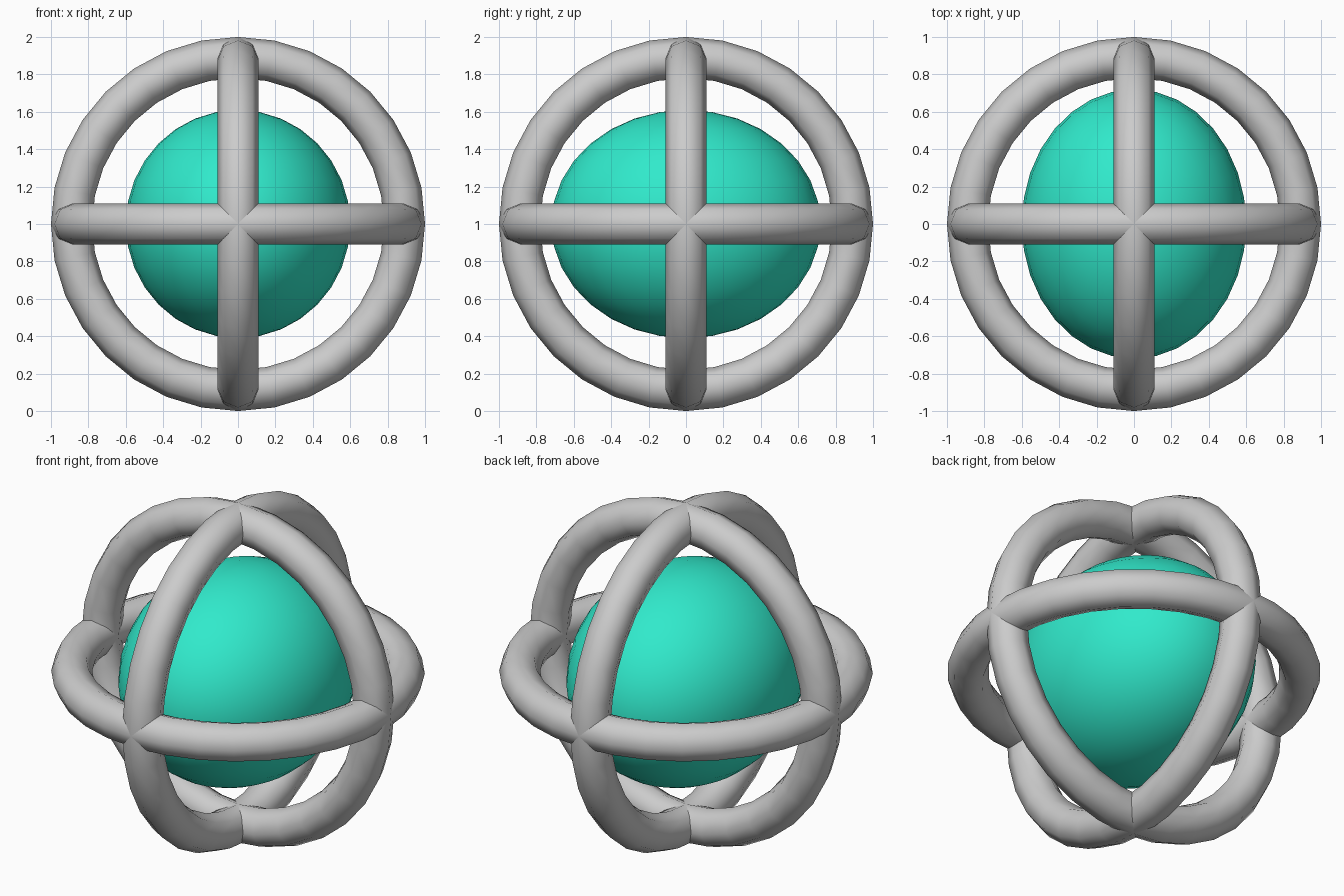
import bpy
from math import pi

if "Cube" in bpy.data.objects:
    bpy.data.objects.remove(bpy.data.objects["Cube"])

CENTRE = (0, 0, 1)


def finish(name):
    ob = bpy.context.object
    ob.name = name
    bpy.ops.object.shade_smooth()
    return ob


# Three matching rings, one square to each axis
for name, rot in (("level_ring", (0, 0, 0)),
                  ("front_ring", (pi / 2, 0, 0)),
                  ("side_ring", (0, pi / 2, 0))):
    bpy.ops.mesh.primitive_torus_add(location=CENTRE, rotation=rot,
                                     major_radius=0.89, minor_radius=0.11,
                                     major_segments=32, minor_segments=8)
    finish(name)

# Egg-shaped core, longer from front to back
bpy.ops.mesh.primitive_uv_sphere_add(segments=32, ring_count=16, radius=1,
                                     location=CENTRE)
core = finish("core")
core.scale = (0.6, 0.72, 0.61)
mat = bpy.data.materials.new("turquoise")
mat.diffuse_color = (0.03, 0.82, 0.6, 1)
mat.use_nodes = True
mat.node_tree.nodes["Principled BSDF"].inputs["Base Color"].default_value = mat.diffuse_color
core.data.materials.append(mat)
